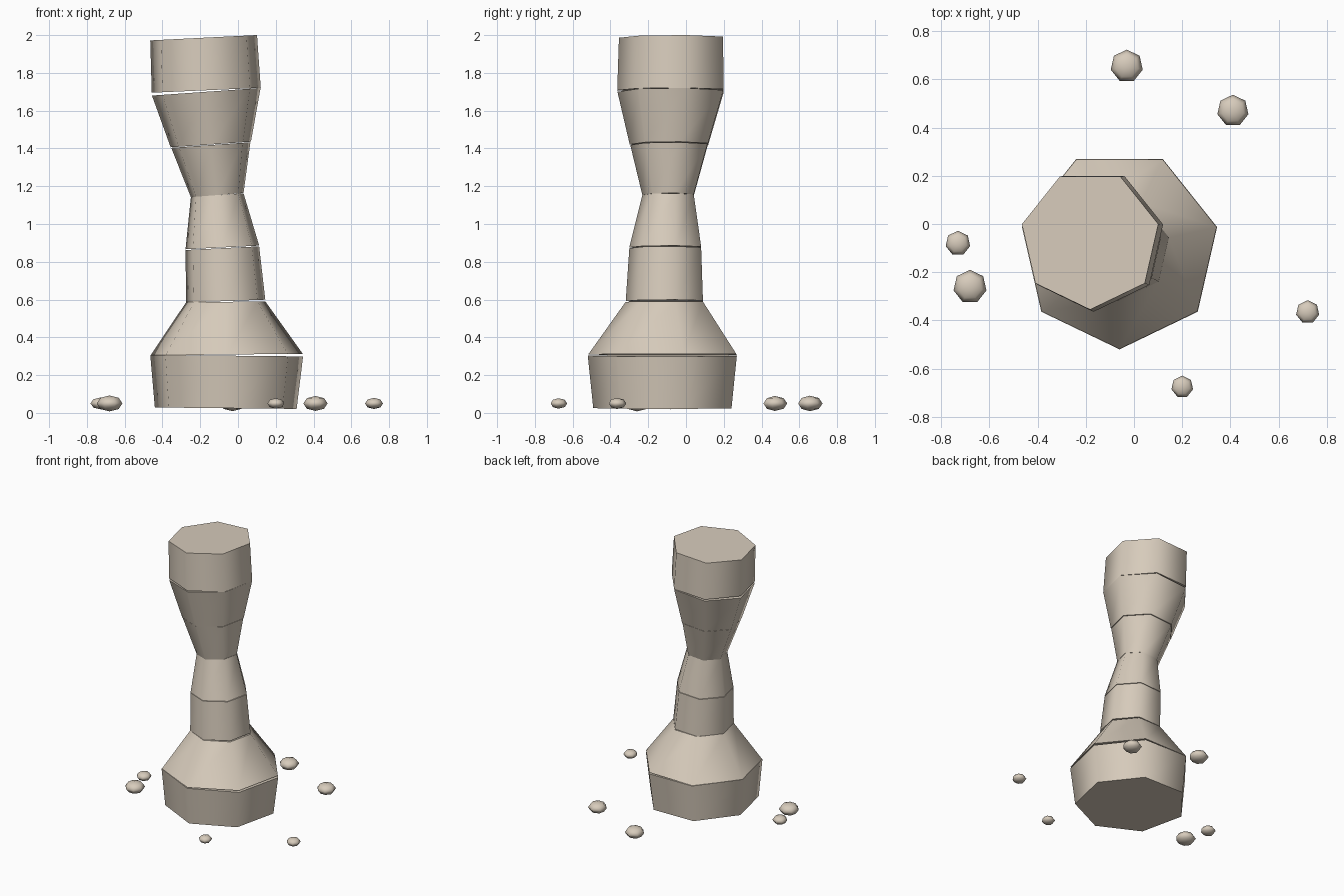
import bpy, bmesh, math

if "Cube" in bpy.data.objects:
    bpy.data.objects.remove(bpy.data.objects["Cube"], do_unlink=True)

SIDES = 7

stone = bpy.data.materials.new("pale_sandstone")
stone.use_nodes = True
COLOUR = (0.68, 0.60, 0.50, 1)
stone.diffuse_color = COLOUR
stone.node_tree.nodes["Principled BSDF"].inputs["Base Color"].default_value = COLOUR


def add_object(name, bm):
    bmesh.ops.recalc_face_normals(bm, faces=bm.faces)
    mesh = bpy.data.meshes.new(name)
    bm.to_mesh(mesh)
    bm.free()
    mesh.materials.append(stone)
    obj = bpy.data.objects.new(name, mesh)
    bpy.context.collection.objects.link(obj)
    return obj


def ring(bm, x, y, z, radius, tilt):
    """Seven-sided ring with a corner at the front, leaning along x."""
    verts = []
    for i in range(SIDES):
        a = -math.pi / 2 + math.tau * i / SIDES
        dx = radius * math.cos(a)
        verts.append(bm.verts.new((x + dx, y + radius * math.sin(a), z + tilt * dx)))
    return verts


def block(name, bottom, top):
    """Capped frustum with smooth sides and flat caps."""
    bm = bmesh.new()
    low, high = ring(bm, *bottom), ring(bm, *top)
    for i in range(SIDES):
        j = (i + 1) % SIDES
        bm.faces.new((low[i], low[j], high[j], high[i])).smooth = True
    bm.faces.new(low[::-1])
    bm.faces.new(high)
    add_object(name, bm)


# Stacked column blocks: (x, y, z, radius, tilt) for the bottom and top ring
blocks = {
    "base_drum": ((-0.065, -0.106, 0.025, 0.385, -0.01), (-0.06, -0.105, 0.303, 0.415, -0.01)),
    "base_slope": ((-0.06, -0.105, 0.309, 0.413, 0.01), (-0.065, -0.104, 0.588, 0.215, 0.01)),
    "lower_shaft": ((-0.065, -0.104, 0.592, 0.215, 0.035), (-0.083, -0.1, 0.872, 0.2, 0.05)),
    "upper_shaft": ((-0.083, -0.1, 0.876, 0.2, 0.05), (-0.11, -0.088, 1.153, 0.143, 0.07)),
    "neck": ((-0.11, -0.088, 1.153, 0.143, 0.08), (-0.144, -0.08, 1.418, 0.215, 0.07)),
    "flare": ((-0.144, -0.08, 1.421, 0.218, 0.07), (-0.168, -0.068, 1.7, 0.295, 0.07)),
    "capital": ((-0.168, -0.068, 1.708, 0.296, 0.045), (-0.182, -0.065, 1.986, 0.29, 0.05)),
}
for name, (bottom, top) in blocks.items():
    block(name, bottom, top)

# Flattened pebbles scattered around the base: x, y, radius
pebbles = [(-0.03, 0.655, 0.068), (0.41, 0.47, 0.066), (-0.73, -0.08, 0.052),
           (-0.68, -0.26, 0.07), (0.72, -0.365, 0.049), (0.2, -0.675, 0.046)]
for n, (x, y, r) in enumerate(pebbles, 1):
    bm = bmesh.new()
    bmesh.ops.create_uvsphere(bm, u_segments=SIDES, v_segments=4, radius=r)
    for f in bm.faces:
        f.smooth = True
    pebble = add_object(f"pebble_{n}", bm)
    pebble.location = (x, y, 0.05)
    pebble.scale = (1, 1, 0.6)
